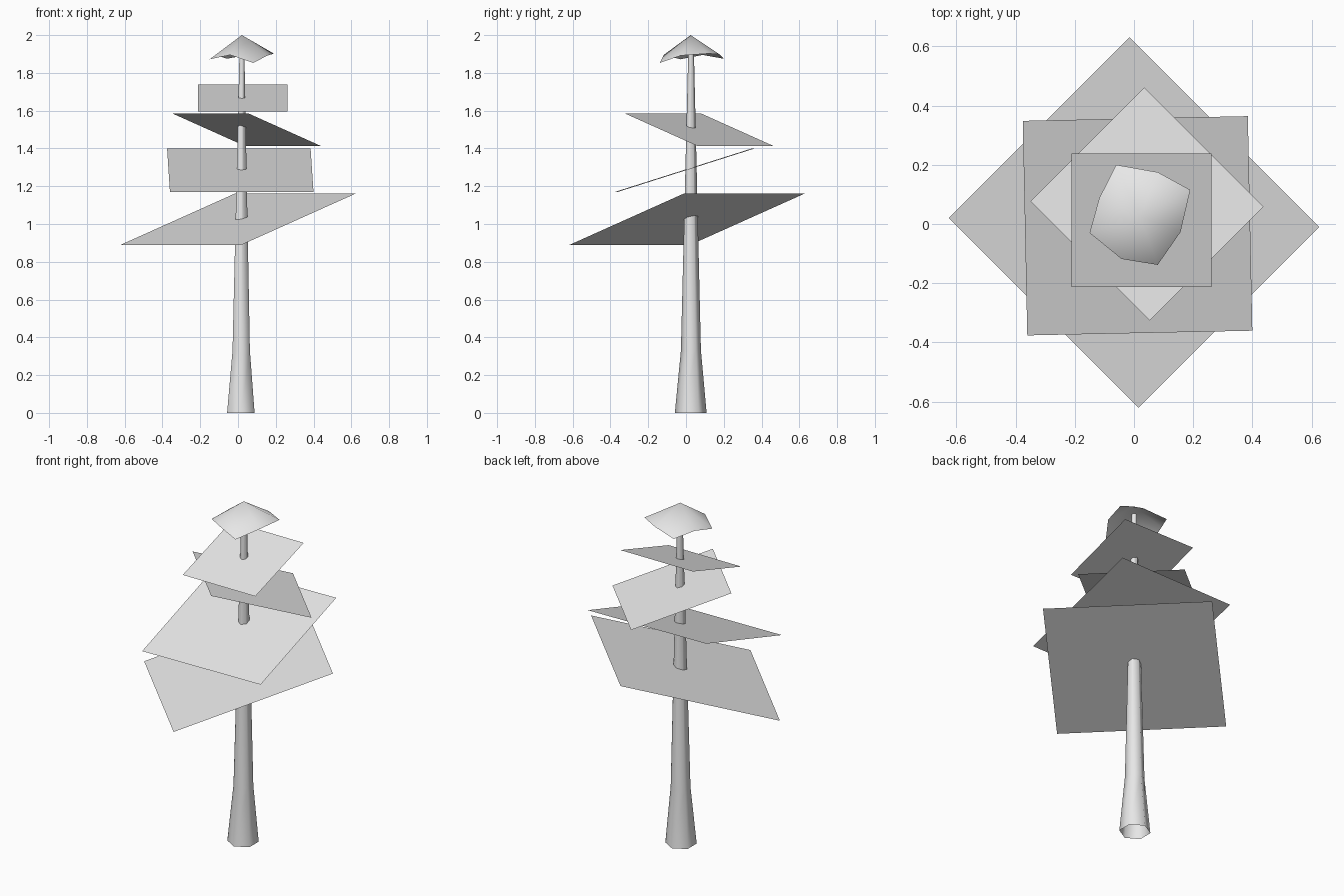
import bpy
import bmesh
from math import radians, sin, cos, pi

cube = bpy.data.objects.get("Cube")
if cube:
    bpy.data.objects.remove(cube, do_unlink=True)

grey = bpy.data.materials.new("pale_grey")
grey.use_nodes = True
grey.diffuse_color = (0.8, 0.8, 0.8, 1)
for node in grey.node_tree.nodes:
    if node.type == "BSDF_PRINCIPLED":
        node.inputs["Base Color"].default_value = grey.diffuse_color


def finish(bm, name, smooth):
    """Turn a bmesh into a named, coloured object."""
    mesh = bpy.data.meshes.new(name)
    for face in bm.faces:
        face.smooth = smooth
    bm.to_mesh(mesh)
    bm.free()
    mesh.materials.append(grey)
    obj = bpy.data.objects.new(name, mesh)
    bpy.context.collection.objects.link(obj)
    return obj


def foliage_sheet(name, size, centre, yaw):
    """Square sheet, tilted, then turned about the trunk."""
    bm = bmesh.new()
    bmesh.ops.create_grid(bm, x_segments=1, y_segments=1, size=size / 2)
    sheet = finish(bm, name, False)
    sheet.location = centre
    sheet.rotation_euler = (radians(17.6), 0, radians(yaw))


# Trunk: open six-sided tube, flared at the foot
SIDES = 6
bm = bmesh.new()
rings = []
for radius, x, y, z in [(0.084, 0.015, 0.025, 0),
                        (0.053, 0.017, 0.026, 0.33),
                        (0.014, 0.021, 0.027, 1.95)]:
    ring = []
    for i in range(SIDES):
        a = pi / 2 + 2 * pi * i / SIDES
        ring.append(bm.verts.new((x + radius * cos(a), y + radius * sin(a), z)))
    rings.append(ring)
for low, high in zip(rings, rings[1:]):
    for i in range(SIDES):
        j = (i + 1) % SIDES
        bm.faces.new((low[i], low[j], high[j], high[i]))
finish(bm, "trunk", True)

# Tilted square foliage layers, bottom to top
foliage_sheet("lowest_foliage", 0.905, (0, 0.005, 1.025), -45)
foliage_sheet("lower_foliage", 0.76, (0.012, -0.006, 1.285), 1.2)
foliage_sheet("upper_foliage", 0.57, (0.044, 0.068, 1.5), 135)
foliage_sheet("highest_foliage", 0.472, (0.025, 0.013, 1.667), 0)

# Treetop: open drooping cap, corners lower than the edge middles
rim = [(-0.06, 0.2, 1.875), (-0.117, 0.088, 1.895),
       (-0.15, -0.03, 1.872), (-0.042, -0.118, 1.895),
       (0.08, -0.138, 1.853), (0.157, -0.027, 1.892),
       (0.19, 0.115, 1.902), (0.08, 0.175, 1.9)]
bm = bmesh.new()
apex = bm.verts.new((0.02, 0.025, 2))
edge = [bm.verts.new(p) for p in rim]
for a, b in zip(edge, edge[1:] + edge[:1]):
    bm.faces.new((apex, a, b))
finish(bm, "treetop", True)
